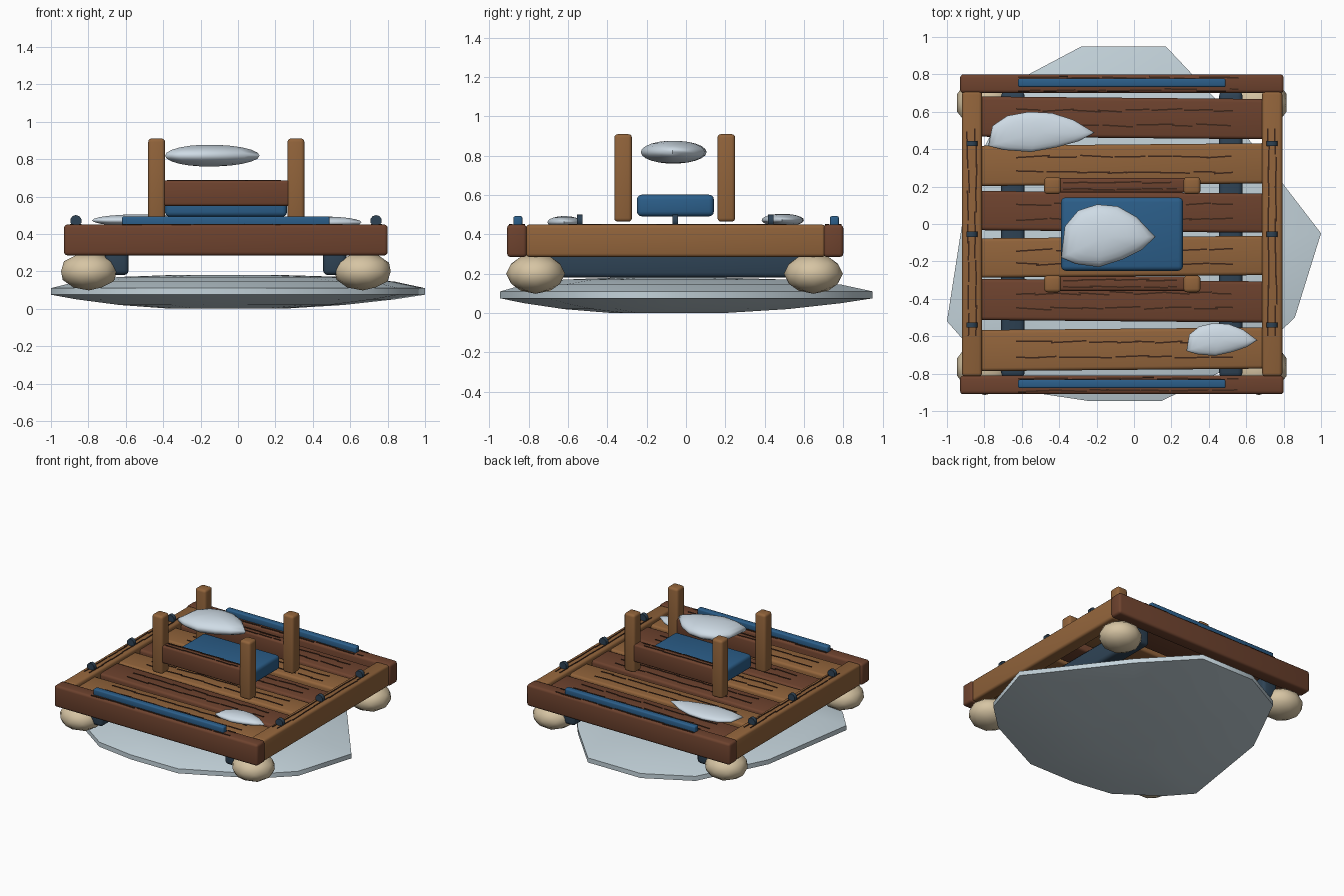
import bpy, bmesh, math, random
from mathutils import Matrix, Vector

random.seed(4)
cube = bpy.data.objects.get("Cube")
if cube:
    bpy.data.objects.remove(cube, do_unlink=True)


def material(name, *srgb):
    linear = [((c + 0.055) / 1.055) ** 2.4 for c in srgb] + [1]
    m = bpy.data.materials.new(name)
    m.use_nodes = True
    m.diffuse_color = linear
    m.node_tree.nodes["Principled BSDF"].inputs["Base Color"].default_value = linear
    return m


LIGHT = material("light wood", 0.57, 0.39, 0.23)
DARK = material("dark wood", 0.43, 0.26, 0.18)
GRAIN = material("wood grain", 0.24, 0.15, 0.10)
BLUE = material("blue cloth", 0.17, 0.37, 0.54)
NAVY = material("navy rope", 0.18, 0.26, 0.33)
TAN = material("tan float", 0.84, 0.77, 0.64)
SNOW = material("snow", 0.81, 0.86, 0.90)
ICE = material("ice", 0.77, 0.83, 0.86)


def finish(name, bm, mat, angle=40):
    bmesh.ops.recalc_face_normals(bm, faces=bm.faces)
    mesh = bpy.data.meshes.new(name)
    bm.to_mesh(mesh)
    bm.free()
    mesh.materials.append(mat)
    mesh.shade_smooth()
    mesh.set_sharp_from_angle(angle=math.radians(angle))
    ob = bpy.data.objects.new(name, mesh)
    bpy.context.collection.objects.link(ob)
    return ob


def add_box(bm, centre, size, turn=0.0):
    mat = Matrix.Translation(centre) @ Matrix.Rotation(turn, 4, "Z") @ Matrix.Diagonal((*size, 1))
    bmesh.ops.create_cube(bm, size=1, matrix=mat)


def box(name, xs, ys, zs, mat, bevel=0.018, turn=0.0):
    """Rounded box spanning the given ranges."""
    bm = bmesh.new()
    spans = (xs, ys, zs)
    add_box(bm, [sum(s) / 2 for s in spans], [s[1] - s[0] for s in spans], turn)
    bmesh.ops.bevel(bm, geom=bm.edges[:], offset=bevel, segments=3, profile=0.5, affect="EDGES")
    return finish(name, bm, mat)


def lens(name, outline, rings, mat, angle=60):
    """Loft an outline through (scale, z) rings and close both ends."""
    bm = bmesh.new()
    mid = sum((Vector(p) for p in outline), Vector((0, 0))) / len(outline)
    loops = []
    for scale, z in rings:
        pts = [mid + (Vector(p) - mid) * scale for p in outline]
        loops.append([bm.verts.new((p.x, p.y, z)) for p in pts])
    n = len(outline)
    for low, high in zip(loops, loops[1:]):
        for i in range(n):
            j = (i + 1) % n
            bm.faces.new((low[i], low[j], high[j], high[i]))
    bm.faces.new(loops[0])
    bm.faces.new(loops[-1])
    return finish(name, bm, mat, angle)


# Ice floe below the raft
floe = [(1, -.05), (.5, .6), (.17, .95), (-.28, .95), (-.62, .77), (-.88, .25), (-1, -.52),
        (-.85, -.69), (-.55, -.9), (-.25, -.945), (.15, -.945), (.65, -.7), (.86, -.5)]
lens("ice_floe", floe, [(.3, 0), (.6, .02), (.85, .05), (1, .075), (1, .11),
                        (.85, .145), (.6, .17), (.3, .18)], ICE)

# Outer frame
TOP = 0.45
FRAME = (0.285, TOP)
for name, y in (("front", -.91), ("back", .7)):
    box(name + "_beam", (-.93, .8), (y, y + .1), FRAME, DARK)
    box(name + "_cloth_strip", (-.62, .49), (y + .032, y + .078), (TOP - .01, .493), BLUE, .01)
for name, x in (("right", -.92), ("left", .685)):
    box(name + "_beam", (x, x + .108), (-.815, .71), FRAME, LIGHT)

# Deck planks
DECK = 0.42
planks = [(-.78, -.56), (-.52, -.3), (-.28, -.07), (-.04, .17), (.21, .425), (.46, .675)]
for i, span in enumerate(planks):
    box(f"deck_plank_{i + 1}", (-.84, .71), span, (.335, DECK), DARK if i % 2 else LIGHT,
        turn=.009 * (-1) ** i)

# Runners and floats
for side, x, fx in (("right", -.71, -.797), ("left", .455, .667)):
    box(side + "_runner", (x, x + .125), (-.82, .71), (.18, .335), NAVY, .025)
    for end, y in (("front", -.765), ("back", .648)):
        bm = bmesh.new()
        shape = Matrix.Translation((fx, y, .2)) @ Matrix.Diagonal((.157, .15, .102, 1))
        bmesh.ops.create_icosphere(bm, subdivisions=2, radius=1, matrix=shape)
        finish(f"{side}_{end}_float", bm, TAN, 60)

# Rope knots on the side beams
for side, x in (("right", -.867), ("left", .738)):
    for i, y in enumerate((-.54, -.055, .43)):
        bm = bmesh.new()
        place = Matrix.Translation((x, y, .47)) @ Matrix.Rotation(math.pi / 2, 4, "X")
        bmesh.ops.create_cone(bm, cap_ends=True, segments=10, radius1=.031, radius2=.031,
                              depth=.028, matrix=place)
        finish(f"{side}_rope_knot_{i + 1}", bm, NAVY)

# Seat: four posts, two rails and a cushion
for end, y in (("front", -.365), ("back", .16)):
    for side, x in (("right", -.48), ("left", .265)):
        box(f"{side}_{end}_post", (x, x + .09), (y, y + .09), (.465, .91), LIGHT)
    box(end + "_rail", (-.44, .315), (y + .008, y + .085), (.55, .685), DARK, .014)
box("seat_cushion", (-.39, .262), (-.25, .142), (.492, .602), BLUE, .025)

# Snow drifts, sharing one pointed outline
drift = [(0, .15), (.04, .65), (.18, .9), (.38, 1), (.6, .97), (.8, .8), (1, .48),
         (.85, .27), (.65, .12), (.4, 0), (.15, .05)]
dome = [math.radians(a) for a in range(-80, 81, 16)]
for name, x, y, z in (("snow_puff", (-.39, .115), (-.23, .105), (.76, .877)),
                      ("back_snow_drift", (-.78, -.21), (.385, .6), (.44, .505)),
                      ("front_snow_drift", (.28, .66), (-.705, -.53), (.43, .493))):
    shape = [(x[0] + u * (x[1] - x[0]), y[0] + v * (y[1] - y[0])) for u, v in drift]
    mid, half = sum(z) / 2, (z[1] - z[0]) / 2
    lens(name, shape, [(math.cos(a), mid + half * math.sin(a)) for a in dome], SNOW, 80)

# Wood grain: broken dashes along each board
bm = bmesh.new()


def grain(start, end, across, z, along_x=True, tilt=0.03):
    at = start
    while at < end:
        length = min(random.uniform(.1, .2), end - at + .03)
        centre, off = at + length / 2, across + random.uniform(-.005, .005)
        turn = random.uniform(-tilt, tilt)
        if along_x:
            add_box(bm, (centre, off, z), (length, .008, .008), turn)
        else:
            add_box(bm, (off, centre, z), (.008, length, .008), turn)
        at += length + random.uniform(-.02, .02)


for low, high in planks:
    for k in (-.04, .04):
        grain(-.63, .5, (low + high) / 2 + k, DECK, tilt=.07)
for y in (-.86, .75):
    for k in (-.032, .032):
        grain(-.62, .53, y + k, TOP)
for x in (-.867, .738):
    for k in (-.02, .02):
        grain(-.6, .48, x + k, TOP, along_x=False)
for y in (-.32, .205):
    for k in (-.018, .018):
        grain(-.38, .2, y + k, .685)
finish("wood_grain", bm, GRAIN)
